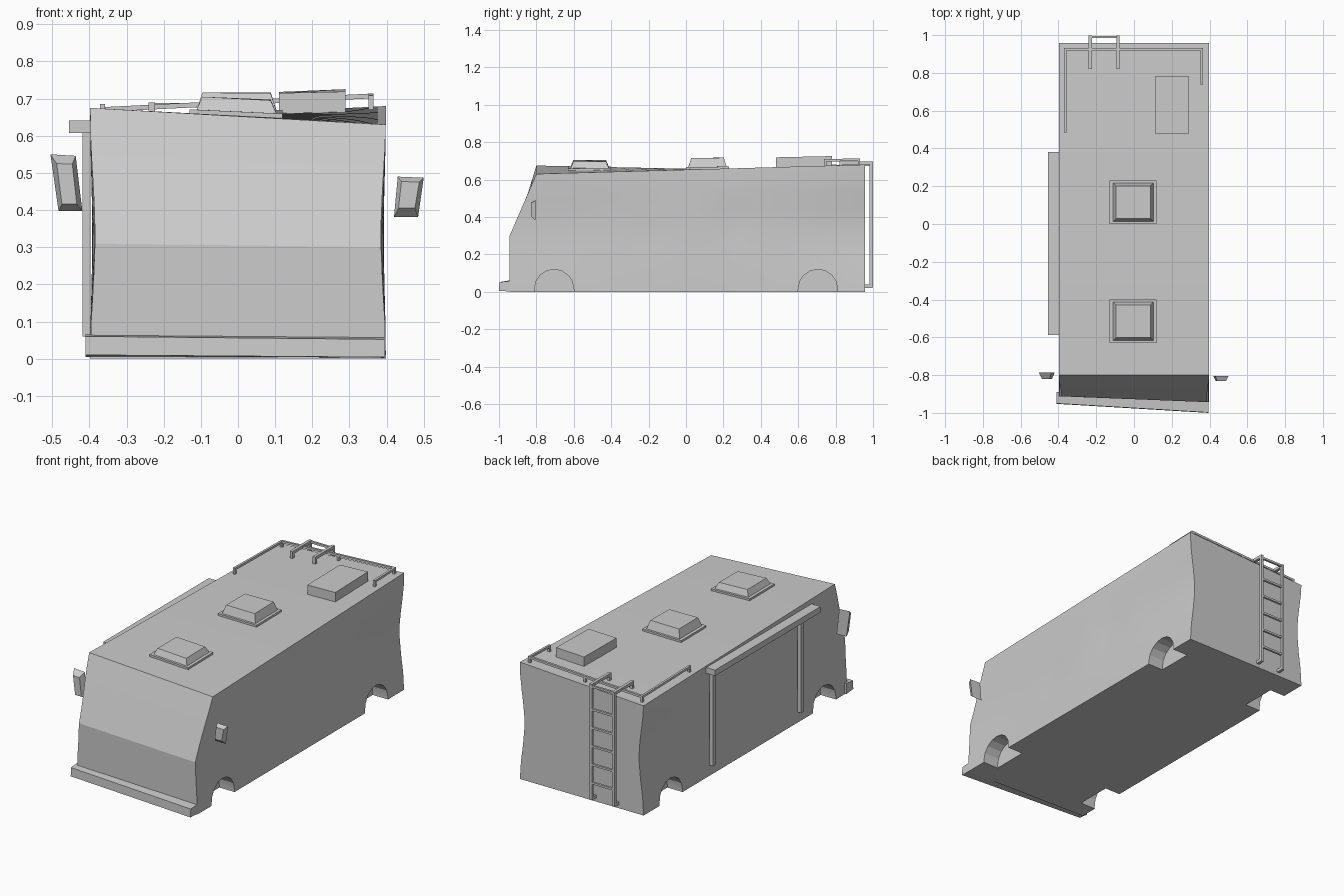
import bpy, bmesh, math
from mathutils import Vector, Matrix

if "Cube" in bpy.data.objects:
    bpy.data.objects.remove(bpy.data.objects["Cube"])


def lerp(a, b, t):
    return a + (b - a) * t


def finish(name, bm):
    bmesh.ops.recalc_face_normals(bm, faces=bm.faces)
    me = bpy.data.meshes.new(name)
    bm.to_mesh(me)
    bm.free()
    ob = bpy.data.objects.new(name, me)
    bpy.context.collection.objects.link(ob)
    return ob


def prism(name, a, b):
    """Solid between two matching loops of points."""
    bm = bmesh.new()
    va, vb = [bm.verts.new(p) for p in a], [bm.verts.new(p) for p in b]
    n = len(a)
    bm.faces.new(va)
    bm.faces.new(vb)
    for i in range(n):
        j = (i + 1) % n
        bm.faces.new((va[i], va[j], vb[j], vb[i]))
    return finish(name, bm)


def beams(name, segs, w):
    """Square bars between pairs of points, joined in one object."""
    bm = bmesh.new()
    for a, b in segs:
        a, b = Vector(a), Vector(b)
        d = b - a
        m = Matrix.Translation((a + b) / 2) @ d.to_track_quat('Z', 'Y').to_matrix().to_4x4()
        bmesh.ops.create_cube(bm, size=1, matrix=m @ Matrix.Diagonal((w, w, d.length + w * 0.9, 1)))
    return finish(name, bm)


def top_z(side, t):
    return lerp(0.675, 0.638, t) if side < 0 else lerp(0.63, 0.68, t)


def roof(x, y):
    t = (y + 0.8) / 1.76
    return lerp(top_z(-1, t), top_z(1, t), (x + 0.4) / 0.795)


def dent(y, z, cy, cz, ry, rz):
    return math.exp(-((y - cy) / ry) ** 2 - ((z - cz) / rz) ** 2)


# Body shell: two slightly pinched side panels bridged by roof, floor and ends
ROWS, COLS = 9, 21


def side_point(side, i, r):
    u = i / (COLS - 1)
    crease = 0.31 if side < 0 else 0.30
    nose = -0.912 if side < 0 else -0.943
    if r <= 3:
        z, y0 = crease * r / 3, nose
    else:
        k = (r - 3) / (ROWS - 4)
        z, y0 = lerp(crease, top_z(side, u), k), lerp(nose, -0.8, k)
    y = lerp(y0, 0.958, u)
    pinch = math.sin(math.pi * min(1, z / 0.66)) ** 2
    amount = 0.008 + 0.02 * u ** 6 + 0.005 * (1 - u) ** 4 + 0.003 * math.sin(9 * u)
    x = 0.398 - amount * pinch
    x -= 0.008 * dent(y, z, 0.27, 0.38, 0.08, 0.1) + 0.008 * dent(y, z, -0.22, 0.29, 0.07, 0.05)
    return side * x, y, z


bm = bmesh.new()
L, R = [[[bm.verts.new(side_point(s, i, r)) for r in range(ROWS)] for i in range(COLS)] for s in (-1, 1)]
for i in range(COLS - 1):
    for S in (L, R):
        for r in range(ROWS - 1):
            bm.faces.new((S[i][r], S[i + 1][r], S[i + 1][r + 1], S[i][r + 1]))
    for r in (0, ROWS - 1):
        bm.faces.new((L[i][r], L[i + 1][r], R[i + 1][r], R[i][r]))
for i in (0, COLS - 1):
    for r in range(ROWS - 1):
        bm.faces.new((L[i][r], L[i][r + 1], R[i][r + 1], R[i][r]))
body = finish("body_shell", bm)

# Wheel arch pockets
for s in (-1, 1):
    for cy in (-0.705, 0.705):
        prof = [(cy + 0.105 * math.cos(math.pi * k / 8), 0.015 + 0.105 * math.sin(math.pi * k / 8)) for k in range(9)]
        prof += [(cy - 0.105, -0.05), (cy + 0.105, -0.05)]
        cut = prism("arch_cutter", [(s * 0.30, y, z) for y, z in prof], [(s * 0.47, y, z) for y, z in prof])
        cut.hide_render = True
        mod = body.modifiers.new("arch", 'BOOLEAN')
        mod.operation, mod.solver, mod.object = 'DIFFERENCE', 'EXACT', cut
        bpy.context.view_layer.objects.active = body
        bpy.ops.object.modifier_apply(modifier=mod.name)
        bpy.data.objects.remove(cut)
bpy.ops.object.select_all(action='DESELECT')
body.select_set(True)
bpy.context.view_layer.objects.active = body
bpy.ops.object.shade_smooth_by_angle(angle=math.radians(20))

# Front bumper, slightly skewed
prism("front_bumper",
      [(-0.41, -0.952, 0.01), (0.395, -1.0, 0.004), (0.395, -0.93, 0.002), (-0.41, -0.89, 0.004)],
      [(-0.41, -0.950, 0.06), (0.395, -0.998, 0.052), (0.395, -0.93, 0.058), (-0.41, -0.89, 0.065)])


# Roof equipment follows the twisted roof
def roof_block(name, x0, x1, y0, y1, h0, h1, inset=0.0):
    c = [(x0, y0, 1, 1), (x1, y0, -1, 1), (x1, y1, -1, -1), (x0, y1, 1, -1)]
    prism(name, [(x, y, roof(x, y) + h0) for x, y, _, _ in c],
          [(x + a * inset, y + b * inset, roof(x, y) + h1) for x, y, a, b in c])


for name, y, h in (("front", -0.63, 0.047), ("middle", 0.0, 0.06)):
    roof_block(name + "_vent_base", -0.13, 0.12, y, y + 0.23, -0.01, 0.012)
    roof_block(name + "_vent_lid", -0.112, 0.104, y + 0.012, y + 0.218, 0.01, h, 0.016)
roof_block("air_conditioner", 0.11, 0.29, 0.48, 0.78, -0.01, 0.055)

# Rear roof rail with short posts
path = [(-0.365, 0.49), (-0.365, 0.925), (0.358, 0.925), (0.358, 0.745)]
pts = [(x, y, roof(x, y) + 0.03) for x, y in path]
segs = list(zip(pts, pts[1:]))
for x, y in path + [(0, 0.925)]:
    segs.append(((x, y, roof(x, y)), (x, y, roof(x, y) + 0.03)))
beams("roof_rail", segs, 0.013)

# Rear ladder: stiles hooked over the roof, plus rungs
xa, xb, yl = -0.232, -0.085, 0.99
segs = []
for x in (xa, xb):
    zt = roof(x, 0.95) + 0.034
    segs += [((x, yl, 0.03), (x, yl, zt)), ((x, yl, zt), (x, 0.828, zt)),
             ((x, 0.828, zt), (x, 0.828, zt - 0.04)), ((x, yl, 0.03), (x, 0.955, 0.03))]
beams("ladder_stiles", segs, 0.017)
heights = [0.12 + 0.107 * k for k in range(5)] + [0.682]
beams("ladder_rungs", [((xa, yl, z), (xb, yl, z)) for z in heights], 0.012)

# Side awning case and its two legs
prism("awning_case", [(x, y, 0.607) for x, y in ((-0.455, -0.587), (-0.385, -0.587), (-0.385, 0.382), (-0.455, 0.382))],
      [(x, y, 0.641) for x, y in ((-0.455, -0.587), (-0.385, -0.587), (-0.385, 0.382), (-0.455, 0.382))])
beams("awning_legs", [((-0.408, y, 0.07), (-0.408, y, 0.605)) for y in (-0.47, 0.34)], 0.022)


# Side mirrors: tilted tapered housings
def mirror_housing(name, back, front, yb, yf):
    prism(name, [(x, yb, z) for x, z in back], [(x, yf, z) for x, z in front])


mirror_housing("left_mirror",
               [(-0.505, 0.55), (-0.437, 0.546), (-0.419, 0.397), (-0.483, 0.397)],
               [(-0.488, 0.525), (-0.446, 0.524), (-0.434, 0.416), (-0.474, 0.416)], -0.785, -0.82)
mirror_housing("right_mirror",
               [(0.43, 0.49), (0.50, 0.487), (0.485, 0.382), (0.42, 0.382)],
               [(0.44, 0.477), (0.488, 0.475), (0.476, 0.405), (0.432, 0.405)], -0.805, -0.83)
